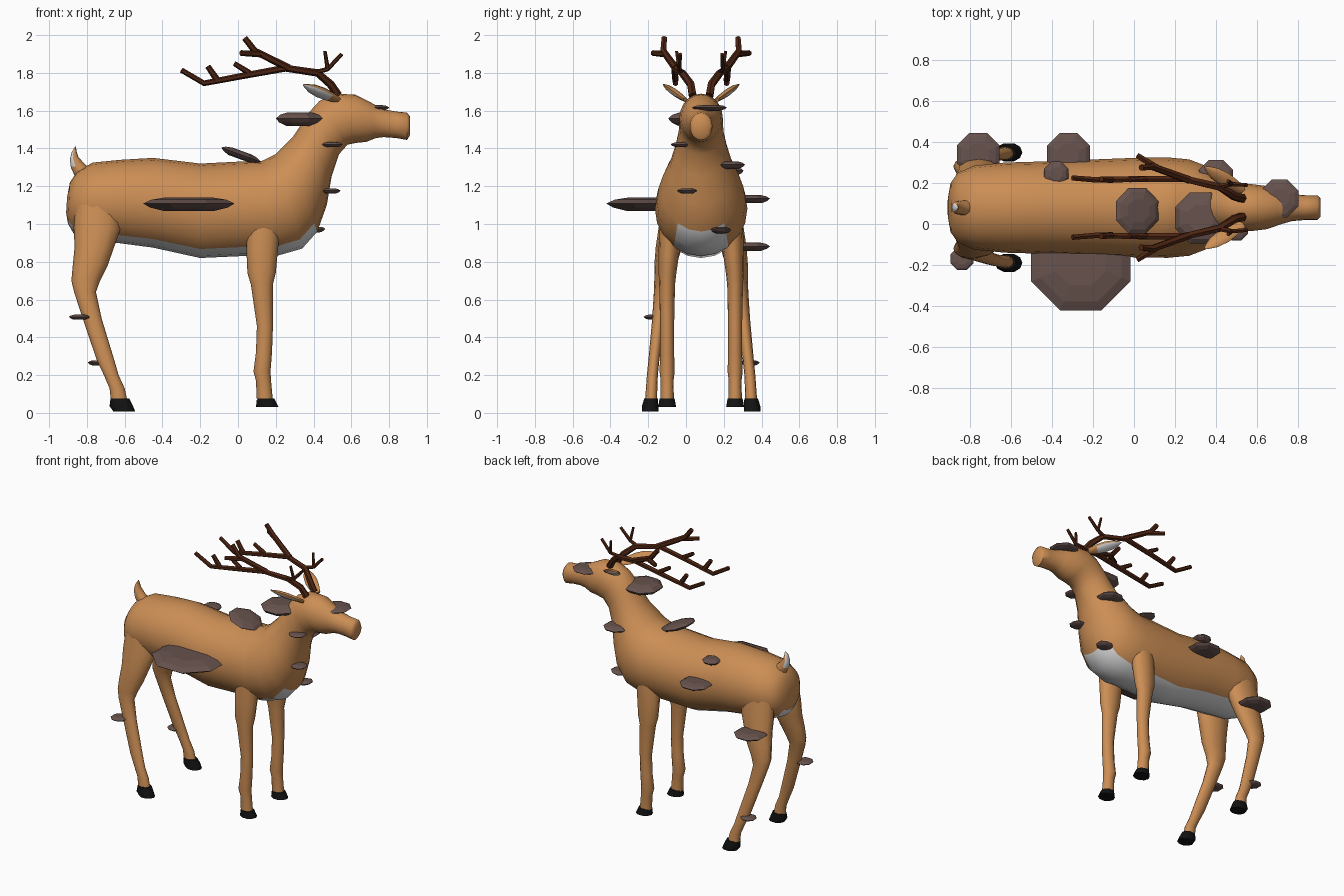
import bpy, bmesh, math
from mathutils import Vector as V

C = 0.08  # symmetry plane of the deer (y)


def material(name, rgb):
    m = bpy.data.materials.new(name)
    m.diffuse_color = (*rgb, 1)
    return m


TAN = material("tan_fur", (0.60, 0.27, 0.09))
WHITE = material("white_fur", (0.72, 0.72, 0.72))
ANTLER = material("antler_brown", (0.075, 0.018, 0.006))
FUNGUS = material("fungus_grey_brown", (0.135, 0.085, 0.075))
BLACK = material("hoof_black", (0.006, 0.006, 0.006))


def loft(name, rings, n, mats, rule=None, smooth=True):
    """Skin elliptical rings (centre, axis a, axis b); rule(face) gives a material index."""
    bm = bmesh.new()
    loops = []
    for c, a, b in rings:
        loops.append([bm.verts.new(V(c) + V(a) * math.cos(t) + V(b) * math.sin(t))
                      for t in (2 * math.pi * i / n for i in range(n))])
    tags = {}
    for k, (p, q) in enumerate(zip(loops, loops[1:])):
        for i in range(n):
            f = bm.faces.new((p[i], p[(i + 1) % n], q[(i + 1) % n], q[i]))
            tags[f] = (k, i)
    bm.faces.new(loops[0])
    bm.faces.new(loops[-1])
    bmesh.ops.recalc_face_normals(bm, faces=bm.faces)
    if rule:
        for f in bm.faces:
            f.material_index = rule(f, tags.get(f))
    me = bpy.data.meshes.new(name)
    bm.to_mesh(me)
    bm.free()
    for m in mats:
        me.materials.append(m)
    ob = bpy.data.objects.new(name, me)
    bpy.context.collection.objects.link(ob)
    if smooth:
        bpy.context.view_layer.objects.active = ob
        ob.select_set(True)
        bpy.ops.object.shade_smooth_by_angle(angle=math.radians(50))
        ob.select_set(False)
    return ob


def tube(name, pts, r0, r1, n, mat):
    """Tapered rod along a path."""
    pts = [V(p) for p in pts]
    rings = []
    for i, p in enumerate(pts):
        t = (pts[min(i + 1, len(pts) - 1)] - pts[max(i - 1, 0)]).normalized()
        a = t.cross(V((0, 1, 0))).normalized()
        r = r0 + (r1 - r0) * i / (len(pts) - 1)
        rings.append((p, a * r, t.cross(a) * r))
    return loft(name, rings, n, [mat])


# Body, neck and head: top x, top z, bottom x, bottom z, half width
SPINE = [
    (-.905, 1.14, -.91, 1.06, .05), (-.89, 1.22, -.90, 1.0, .12),
    (-.85, 1.28, -.87, .95, .17), (-.77, 1.325, -.79, .915, .205),
    (-.62, 1.34, -.64, .90, .22), (-.45, 1.35, -.45, .875, .225),
    (-.2, 1.32, -.2, .82, .235), (0, 1.33, .02, .83, .243),
    (.13, 1.335, .2, .83, .245), (.2, 1.37, .34, .87, .235),
    (.25, 1.42, .42, .96, .21), (.29, 1.46, .47, 1.1, .17),
    (.33, 1.52, .495, 1.25, .14), (.37, 1.585, .535, 1.37, .12),
    (.43, 1.65, .58, 1.42, .115), (.51, 1.69, .63, 1.43, .115),
    (.62, 1.685, .68, 1.435, .105), (.70, 1.645, .73, 1.455, .082),
    (.77, 1.607, .77, 1.46, .066), (.84, 1.595, .84, 1.455, .06),
    (.895, 1.59, .895, 1.445, .06), (.91, 1.57, .91, 1.47, .045)]
rings = [(((tx + bx) / 2, C, (tz + bz) / 2), ((tx - bx) / 2, 0, (tz - bz) / 2), (0, w, 0))
         for tx, tz, bx, bz, w in SPINE]
# White underside from the rump to the chest
loft("body_and_head", rings, 20, [TAN, WHITE],
     lambda f, t: int(t is not None and 1 <= t[0] <= 9 and 8 <= t[1] <= 11))

# Tail, white behind
TAIL = [(-.81, 1.26, .05, .04), (-.85, 1.31, .035, .035), (-.868, 1.35, .022, .03),
        (-.868, 1.385, .012, .02), (-.86, 1.41, .003, .004)]
loft("tail", [((x, C, z), (a, 0, a * .3), (0, b, 0)) for x, z, a, b in TAIL], 10,
     [TAN, WHITE], lambda f, t: int(f.normal.x < -.6 and f.calc_center_median().z > 1.32))

# Leg profiles: z, back x, front x, side offset, half width
FRONT = [(1.08, .06, .24, .155, .06), (.95, .045, .22, .165, .058), (.85, .045, .21, .17, .055),
         (.74, .05, .20, .178, .047), (.68, .068, .185, .18, .042), (.46, .10, .185, .18, .037),
         (.32, .095, .18, .18, .037), (.22, .082, .172, .18, .04), (.17, .095, .175, .18, .034),
         (.06, .10, .185, .18, .036)]
HIND = [(1.12, -.86, -.62, .14, .06), (.98, -.87, -.62, .155, .07), (.88, -.865, -.655, .17, .07),
        (.78, -.875, -.69, .19, .058), (.70, -.882, -.73, .20, .048), (.64, -.868, -.752, .21, .04),
        (.50, -.822, -.722, .225, .034), (.28, -.748, -.655, .25, .029),
        (.20, -.71, -.632, .258, .029), (.13, -.68, -.60, .262, .03), (.06, -.672, -.585, .265, .032)]
HOOF_F = [(.075, .10, .192, .18, .042), (.03, .095, .215, .18, .05)]
HOOF_H = [(.075, -.675, -.575, .265, .038), (.035, -.68, -.555, .27, .046),
          (.008, -.66, -.545, .27, .046)]


def limb(name, prof, s, n, mat):
    return loft(name, [(((x0 + x1) / 2, C + s * o, z), ((x1 - x0) / 2, 0, 0), (0, w, 0))
                       for z, x0, x1, o, w in prof], n, [mat])


# Antler branches on one side: x, side offset, z
BRANCHES = [
    ("beam", [(.53, .045, 1.68), (.49, .055, 1.74), (.42, .10, 1.80), (.25, .14, 1.825),
              (.03, .14, 1.785), (-.18, .135, 1.745), (-.30, .145, 1.815)], .023, .014),
    ("upper_tine", [(.27, .135, 1.825), (.09, .20, 1.915), (.035, .195, 1.985)], .02, .016),
    ("outer_tine", [(.12, .19, 1.90), (.015, .255, 1.905)], .018, .015),
    ("rear_tine", [(-.11, .135, 1.762), (-.16, .14, 1.835)], .018, .015),
    ("middle_tine", [(.06, .14, 1.80), (-.02, .135, 1.85)], .016, .013),
    ("brow_tine", [(.40, .10, 1.80), (.475, .115, 1.82), (.55, .11, 1.90)], .014, .010),
    ("brow_fork", [(.475, .115, 1.82), (.46, .13, 1.915)], .012, .009)]

for side, s in (("left", 1), ("right", -1)):
    limb("front_leg_" + side, FRONT, s, 12, TAN)
    limb("hind_leg_" + side, HIND, s, 12, TAN)
    limb("front_hoof_" + side, HOOF_F, s, 10, BLACK)
    limb("hind_hoof_" + side, HOOF_H, s, 10, BLACK)
    for name, pts, r0, r1 in BRANCHES:
        tube(f"antler_{name}_{side}", [(x, C + s * o, z) for x, o, z in pts], r0, r1, 6, ANTLER)
    # Ear: flattened leaf, white on the underside
    base, tip = V((.53, C + s * .08, 1.655)), V((.345, C + s * .2, 1.738))
    d = (tip - base).normalized()
    a = d.cross(V((0, s * .6, -.8))).normalized()
    b = d.cross(a)
    loft("ear_" + side, [(base.lerp(tip, k), a * w, b * w * .45) for k, w in
                         ((0, .022), (.25, .036), (.5, .042), (.75, .034), (.92, .016), (1, .004))],
         10, [TAN, WHITE], lambda f, t: int(f.normal.z < -.35 and t is not None and t[0] > 0))

# Bracket fungi: x, y, z, radius, half thickness, pitch in degrees
FUNGI = [(-.26, -.18, 1.105, .262, .036, 0), (.015, .065, 1.365, .12, .022, 20),
         (.325, .03, 1.555, .135, .036, 0), (.71, .125, 1.615, .10, .016, 0),
         (.50, -.025, 1.42, .06, .013, 0), (.49, .005, 1.175, .057, .013, 0),
         (.41, .185, .967, .057, .014, -8), (.40, .23, 1.312, .09, .02, 0),
         (-.32, .34, 1.132, .113, .022, 0), (-.76, .34, .88, .113, .022, 0),
         (-.745, .34, .265, .055, .013, 0), (-.84, -.17, .507, .06, .013, 0),
         (-.38, .245, 1.28, .065, .02, 0)]
for i, (x, y, z, r, h, deg) in enumerate(FUNGI):
    t = math.radians(deg)
    u, w = V((math.cos(t), 0, -math.sin(t))), V((math.sin(t), 0, math.cos(t)))
    q = math.pi / 8
    a = u * math.cos(q) + V((0, math.sin(q), 0))
    b = V((0, math.cos(q), 0)) - u * math.sin(q)
    loft(f"bracket_fungus_{i + 1}", [(V((x, y, z)) + w * h * k, a * r * m, b * r * m) for k, m in
                                     ((-1, .55), (-.5, .85), (.1, 1), (.65, .82), (1, .5))],
         8, [FUNGUS], smooth=False)
